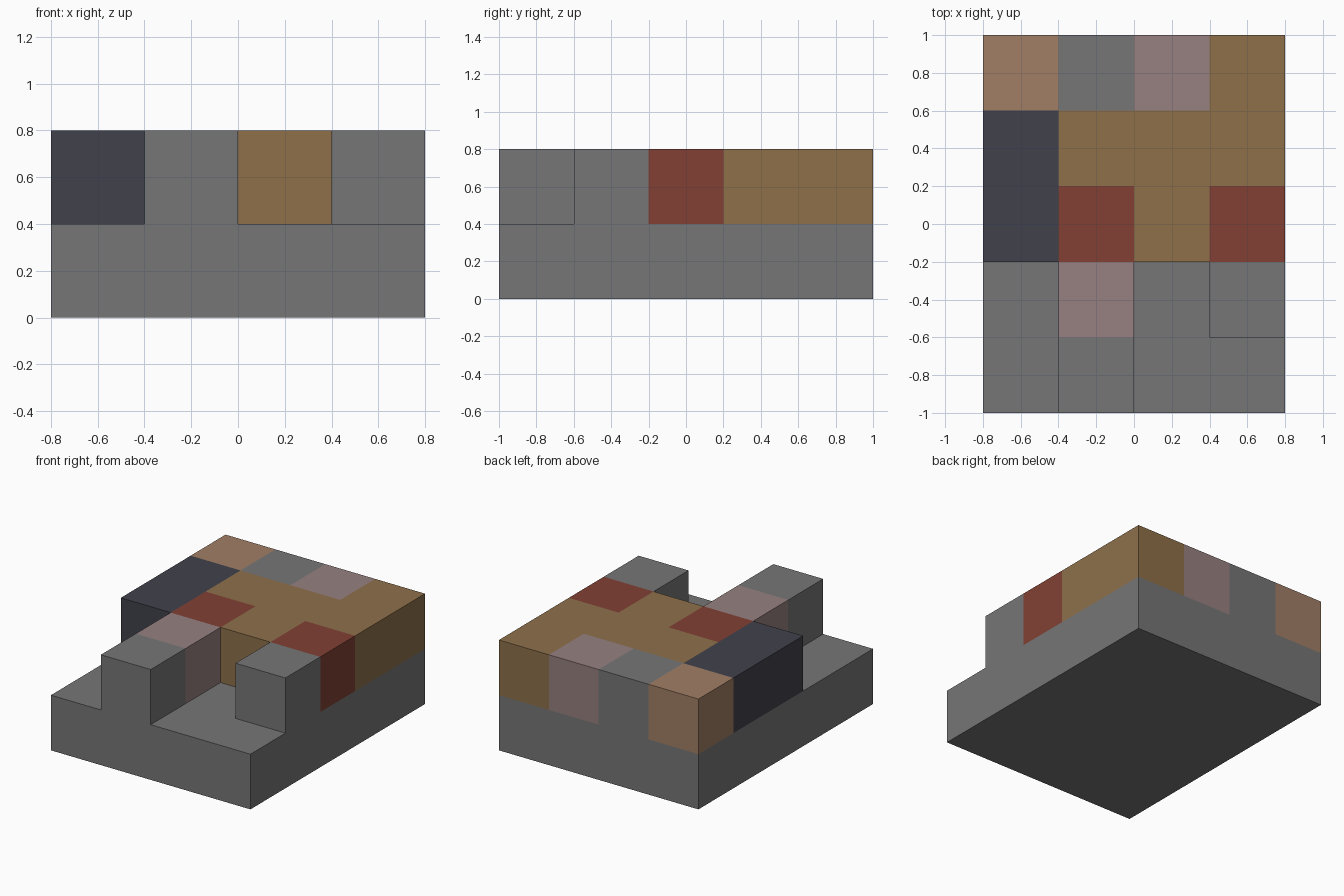
import bpy
import bmesh
import math
from mathutils import Vector

cube = bpy.data.objects.get("Cube")
if cube:
    bpy.data.objects.remove(cube, do_unlink=True)

CELL = 0.4


def to_linear(c):
    c /= 255
    return c / 12.92 if c <= 0.04045 else ((c + 0.055) / 1.055) ** 2.4


def make_material(name, rgb):
    colour = [to_linear(c) for c in rgb] + [1]
    mat = bpy.data.materials.new(name)
    mat.use_nodes = True
    mat.diffuse_color = colour
    bsdf = mat.node_tree.nodes["Principled BSDF"]
    bsdf.inputs["Base Color"].default_value = colour
    bsdf.inputs["Roughness"].default_value = 0.9
    return mat


# Part key -> object name and material
PARTS = {
    "S": ("stone_base", make_material("stone grey", (118, 118, 118))),
    "G": ("golden_blocks", make_material("golden brown", (142, 112, 74))),
    "N": ("navy_block", make_material("dark navy", (65, 65, 76))),
    "R": ("red_blocks", make_material("brick red", (130, 64, 52))),
    "P": ("pink_blocks", make_material("dusty pink", (151, 128, 128))),
    "T": ("tan_block", make_material("warm tan", (161, 127, 101))),
}

# Layers of the block grid, bottom first; rows run back to front, columns run -x to +x
LAYERS = [
    ["SSSS"] * 5,
    ["TSPG",
     "NGGG",
     "NRGR",
     ".P.S",
     ".S.."],
]
cells = {(x, 4 - row, z): key
         for z, layer in enumerate(LAYERS)
         for row, line in enumerate(layer)
         for x, key in enumerate(line) if key != "."}

DIRECTIONS = [Vector(d) for d in ((1, 0, 0), (-1, 0, 0), (0, 1, 0),
                                  (0, -1, 0), (0, 0, 1), (0, 0, -1))]


def build_part(key, name, mat):
    """Join all cells of one colour, keeping only their exposed faces."""
    bm = bmesh.new()
    for cell, cell_key in cells.items():
        if cell_key != key:
            continue
        centre = (Vector(cell) + Vector((-1.5, -2, 0.5))) * CELL
        for n in DIRECTIONS:
            if tuple(int(a + b) for a, b in zip(cell, n)) in cells:
                continue
            u = Vector((n.y, n.z, n.x))
            v = n.cross(u)
            corners = [centre + (n + u * a + v * b) * CELL / 2
                       for a, b in ((-1, -1), (1, -1), (1, 1), (-1, 1))]
            bm.faces.new([bm.verts.new(c) for c in corners])
    bmesh.ops.remove_doubles(bm, verts=bm.verts, dist=0.001)
    bmesh.ops.dissolve_limit(bm, angle_limit=math.radians(1),
                             verts=bm.verts, edges=bm.edges)
    mesh = bpy.data.meshes.new(name)
    bm.to_mesh(mesh)
    bm.free()
    mesh.materials.append(mat)
    bpy.context.collection.objects.link(bpy.data.objects.new(name, mesh))


for key, (name, mat) in PARTS.items():
    build_part(key, name, mat)
